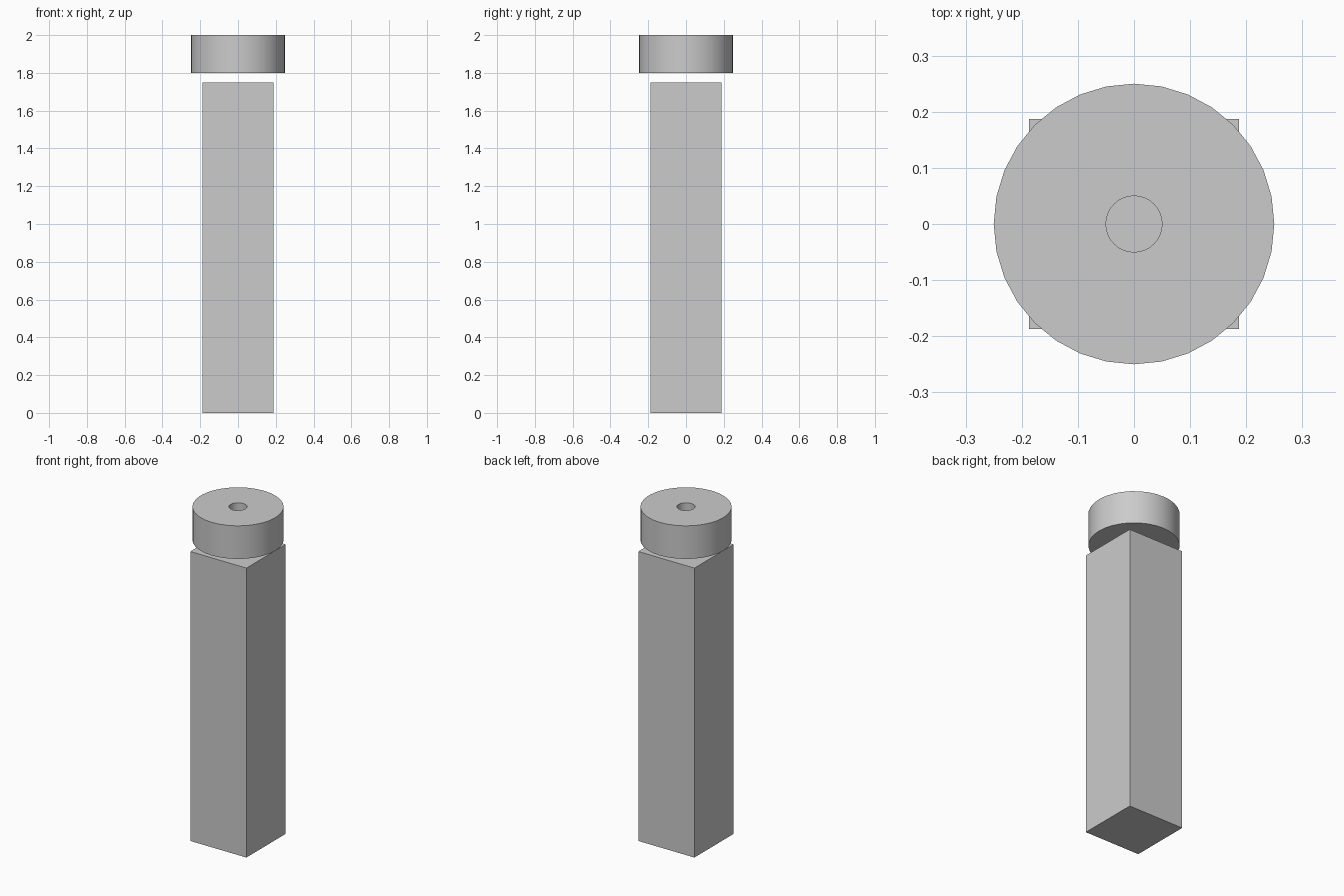
import bpy
import bmesh
from math import radians, tau

default_cube = bpy.data.objects.get("Cube")
if default_cube:
    bpy.data.objects.remove(default_cube, do_unlink=True)

GREY = (0.6, 0.6, 0.6, 1.0)
grey = bpy.data.materials.new("plain grey")
grey.use_nodes = True
grey.diffuse_color = GREY
grey.node_tree.nodes["Principled BSDF"].inputs["Base Color"].default_value = GREY


def add_part(name, bm):
    """Turn a bmesh into a named grey object."""
    bmesh.ops.recalc_face_normals(bm, faces=bm.faces)
    mesh = bpy.data.meshes.new(name)
    bm.to_mesh(mesh)
    bm.free()
    mesh.materials.append(grey)
    part = bpy.data.objects.new(name, mesh)
    bpy.context.collection.objects.link(part)
    return part


# Square post
WIDTH, HEIGHT = 0.375, 1.75
bm = bmesh.new()
bmesh.ops.create_cube(bm, size=1)
bmesh.ops.scale(bm, vec=(WIDTH, WIDTH, HEIGHT), verts=bm.verts)
bmesh.ops.translate(bm, vec=(0, 0, HEIGHT / 2), verts=bm.verts)
add_part("square_post", bm)

# Round cap with a bore, hovering just above the post: a spun rectangle
OUTER, BORE, BOTTOM, TOP = 0.25, 0.05, 1.8, 2.0
bm = bmesh.new()
profile = [bm.verts.new((r, 0, z)) for r, z in
           ((BORE, BOTTOM), (OUTER, BOTTOM), (OUTER, TOP), (BORE, TOP))]
edges = [bm.edges.new((profile[i - 1], profile[i])) for i in range(len(profile))]
bmesh.ops.spin(bm, geom=profile + edges, cent=(0, 0, 0), axis=(0, 0, 1),
               angle=tau, steps=32, use_merge=True)
bmesh.ops.remove_doubles(bm, verts=bm.verts, dist=0.0001)
cap = add_part("round_cap", bm)

bpy.ops.object.select_all(action="DESELECT")
cap.select_set(True)
bpy.context.view_layer.objects.active = cap
bpy.ops.object.shade_smooth_by_angle(angle=radians(30))
